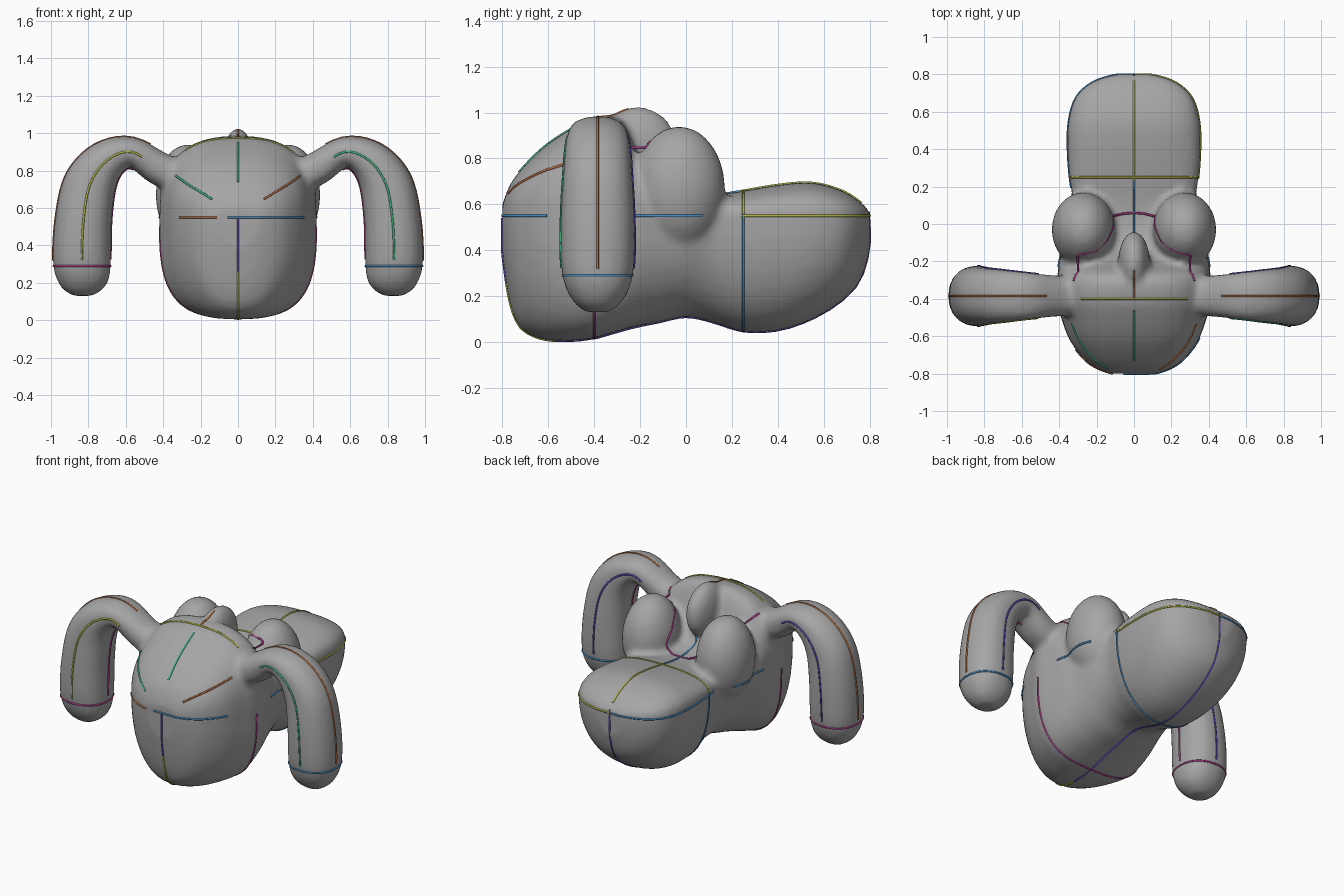
import bpy, bmesh, math
from math import sin, cos, radians, copysign
from mathutils import Vector
from mathutils.bvhtree import BVHTree

default_cube = bpy.data.objects.get("Cube")
if default_cube:
    bpy.data.objects.remove(default_cube, do_unlink=True)


def make_material(name, red, green, blue):
    material = bpy.data.materials.new(name)
    material.use_nodes = True
    colour = (red, green, blue, 1)
    material.diffuse_color = colour
    material.node_tree.nodes["Principled BSDF"].inputs["Base Color"].default_value = colour
    return material


clay = make_material("clay grey", .38, .38, .38)
orange = make_material("stroke orange", .42, .14, .05)
olive = make_material("stroke olive", .42, .42, .06)
green = make_material("stroke green", .05, .42, .2)
blue = make_material("stroke blue", .06, .25, .5)
violet = make_material("stroke violet", .09, .06, .42)
magenta = make_material("stroke magenta", .42, .05, .25)


def superellipse(angle, exponent):
    c, s = cos(angle), sin(angle)
    return (copysign(abs(c) ** (2 / exponent), c),
            copysign(abs(s) ** (2 / exponent), s))


def loft(bm, rings):
    """Skin a list of equal point rings and close both ends."""
    rows = [[bm.verts.new(p) for p in ring] for ring in rings]
    count = len(rows[0])
    for a, b in zip(rows, rows[1:]):
        for i in range(count):
            j = (i + 1) % count
            bm.faces.new((a[i], a[j], b[j], b[i]))
    bm.faces.new(rows[0][::-1])
    bm.faces.new(rows[-1])


def smooth_path(points, steps=5):
    """Catmull-Rom interpolation through tuples of any length."""
    padded = [points[0]] + list(points) + [points[-1]]
    result = []
    for p, q, r, s in zip(padded, padded[1:], padded[2:], padded[3:]):
        for k in range(steps):
            t = k / steps
            result.append(tuple(
                b + t * (c - a) / 2 + t * t * (a - 2.5 * b + 2 * c - d / 2)
                + t ** 3 * (1.5 * (b - c) + (d - a) / 2)
                for a, b, c, d in zip(p, q, r, s)))
    return result + [tuple(points[-1])]


# Body stations: y, half width, bottom, top, lower roundness
STATIONS = [
    (-.80, .12, .38, .60, 2), (-.77, .20, .18, .68, 2), (-.72, .27, .06, .75, 2.2),
    (-.62, .345, .01, .85, 2.5), (-.5, .39, .005, .93, 3), (-.4, .42, .015, .975, 3.2),
    (-.28, .41, .05, .97, 3), (-.2, .40, .07, .80, 2.6), (-.12, .38, .085, .68, 2.4),
    (0, .36, .11, .64, 2.2), (.12, .33, .085, .64, 2.2), (.25, .345, .045, .66, 2.3),
    (.4, .355, .05, .685, 2.3), (.55, .35, .10, .695, 2.3), (.68, .31, .18, .66, 2.2),
    (.76, .22, .27, .61, 2), (.80, .1, .4, .57, 2)]

# Arm stations: x, z, radius in the bend plane, radius in y
ARM = [(.26, .74, .09, .10), (.42, .81, .09, .11), (.57, .9, .08, .125), (.7, .855, .11, .14),
       (.79, .73, .14, .15), (.825, .55, .15, .16), (.835, .35, .155, .16),
       (.83, .24, .145, .14), (.83, .17, .11, .10), (.83, .13, .05, .05)]
ARM_Y = -.385
SIDES = 40
ANGLES = [2 * math.pi * i / SIDES for i in range(SIDES)]
arm_path = smooth_path(ARM)


def arm_frame(index):
    """Centre, outward normal and radii at one step of the arm."""
    a = arm_path[max(index - 1, 0)]
    b = arm_path[min(index + 1, len(arm_path) - 1)]
    tangent = Vector((b[0] - a[0], 0, b[1] - a[1])).normalized()
    x, z, bend, depth = arm_path[index]
    return Vector((x, ARM_Y, z)), Vector((-tangent.z, 0, tangent.x)), bend, depth


bm = bmesh.new()
body_rings = []
for y, width, bottom, top, lower in smooth_path(STATIONS, 3):
    ring = []
    for angle in ANGLES:
        upward = sin(angle) >= 0
        u, v = superellipse(angle, 2.6 if upward else lower)
        height = top - .55 if upward else .55 - bottom
        ring.append((u * width, y, .55 + v * height))
    body_rings.append(ring)
loft(bm, body_rings)

for side in (-1, 1):
    arm_rings = []
    for i in range(len(arm_path)):
        centre, normal, bend, depth = arm_frame(i)
        ring = []
        for angle in ANGLES:
            u, v = superellipse(angle, 2.3)
            p = centre + normal * u * bend + Vector((0, v * depth, 0))
            ring.append((p.x * side, p.y, p.z))
        arm_rings.append(ring)
    loft(bm, arm_rings)


def ellipsoid(centre, radii):
    made = bmesh.ops.create_uvsphere(bm, u_segments=32, v_segments=16, radius=1)
    for vert in made["verts"]:
        vert.co = Vector(centre) + Vector(c * r for c, r in zip(vert.co, radii))


# Rear side lumps and the ridge on the crown
for side in (-1, 1):
    ellipsoid((side * .27, -.03, .67), (.17, .20, .27))
ellipsoid((0, -.21, .85), (.085, .17, .175))
bmesh.ops.recalc_face_normals(bm, faces=bm.faces[:])

mesh = bpy.data.meshes.new("sculpted_body")
bm.to_mesh(mesh)
bm.free()
mesh.materials.append(clay)
body = bpy.data.objects.new("sculpted_body", mesh)
bpy.context.collection.objects.link(body)

# Fuse the volumes into one skin
remesh = body.modifiers.new("Fuse", "REMESH")
remesh.mode = "VOXEL"
remesh.voxel_size = .02
soften = body.modifiers.new("Soften", "SMOOTH")
soften.factor = .5
soften.iterations = 3
fused = bpy.data.meshes.new_from_object(
    body.evaluated_get(bpy.context.evaluated_depsgraph_get()))
body.modifiers.clear()
body.data = fused
fused.materials.clear()
fused.materials.append(clay)
for polygon in fused.polygons:
    polygon.material_index = 0
    polygon.use_smooth = True
surface = BVHTree.FromPolygons([v.co for v in fused.vertices],
                               [p.vertices[:] for p in fused.polygons])


def stroke(name, material, points):
    """Thin coloured line drawn over the skin."""
    curve = bpy.data.curves.new(name, "CURVE")
    curve.dimensions = "3D"
    curve.bevel_depth = .006
    curve.bevel_resolution = 1
    curve.use_fill_caps = True
    spline = curve.splines.new("POLY")
    spline.points.add(len(points) - 1)
    for target, p in zip(spline.points, points):
        target.co = (*p, 1)
    curve.materials.append(material)
    bpy.context.collection.objects.link(bpy.data.objects.new(name, curve))


def section(name, material, centre, right, up, start, end):
    """Stroke along a planar cut, between two angles in degrees."""
    points = []
    for i in range(33):
        a = radians(start + (end - start) * i / 32)
        direction = Vector(right) * cos(a) + Vector(up) * sin(a)
        hit = surface.ray_cast(Vector(centre), direction)[0]
        if hit:
            points.append(hit)
    stroke(name, material, points)


def drape(name, material, points):
    stroke(name, material, [surface.find_nearest(Vector(p))[0] for p in smooth_path(points, 8)])


X, Y, Z = (1, 0, 0), (0, 1, 0), (0, 0, 1)
# Centre line, rim and cross lines
for name, material, start, end in (
        ("back_top", olive, 15, 48), ("saddle", blue, 48, 112), ("crown", orange, 112, 125),
        ("brow", green, 130, 155), ("face", violet, 170, 190), ("chin", olive, 190, 215),
        ("belly", violet, 215, 372)):
    section(name + "_line", material, (0, 0, .4), Y, Z, start, end)
for name, material, start, end in (
        ("left_rim", olive, 35, 90), ("right_rim", blue, 90, 150), ("right_waist", blue, 170, 210),
        ("right_face_rim", orange, 245, 262), ("left_face_rim", blue, 266, 300),
        ("left_waist", blue, 330, 370)):
    section(name + "_line", material, (0, 0, .55), X, Y, start, end)
section("head_top_line", olive, (0, -.4, .5), X, Z, 55, 125)
section("right_head_line", magenta, (0, -.4, .5), X, Z, 180, 270)
section("left_head_line", magenta, (0, -.4, .5), X, Z, 270, 360)
section("seat_top_line", olive, (0, .25, .4), X, Z, 25, 155)
section("seat_under_line", blue, (0, .25, .4), X, Z, 155, 385)

# Lines on both arms and the brow
for side, label, front, wrist, brow in ((1, "left", green, blue, orange),
                                        (-1, "right", olive, magenta, green)):
    for name, material, out, deep in (("outer", orange, 1, 0), ("inner", magenta, -1, 0),
                                      ("front", front, 0, -1), ("back", violet, 0, 1)):
        points = []
        for i in range(8, 32):
            centre, normal, bend, depth = arm_frame(i)
            p = centre + normal * bend * out + Vector((0, depth * deep, 0))
            p.x *= side
            points.append(surface.find_nearest(p)[0])
        stroke(f"{label}_arm_{name}_line", material, points)
    section(label + "_wrist_line", wrist, (side * .83, ARM_Y, .29), X, Y, 0, 360)
    drape(label + "_brow_line", brow, [(side * .14, -.78, .65), (side * .27, -.68, .73),
                                       (side * .36, -.55, .79)])
    drape(label + "_neck_line", magenta, [(0, .06, .66), (side * .13, .03, .7),
                                          (side * .28, -.13, .84), (side * .33, -.3, .88)])
